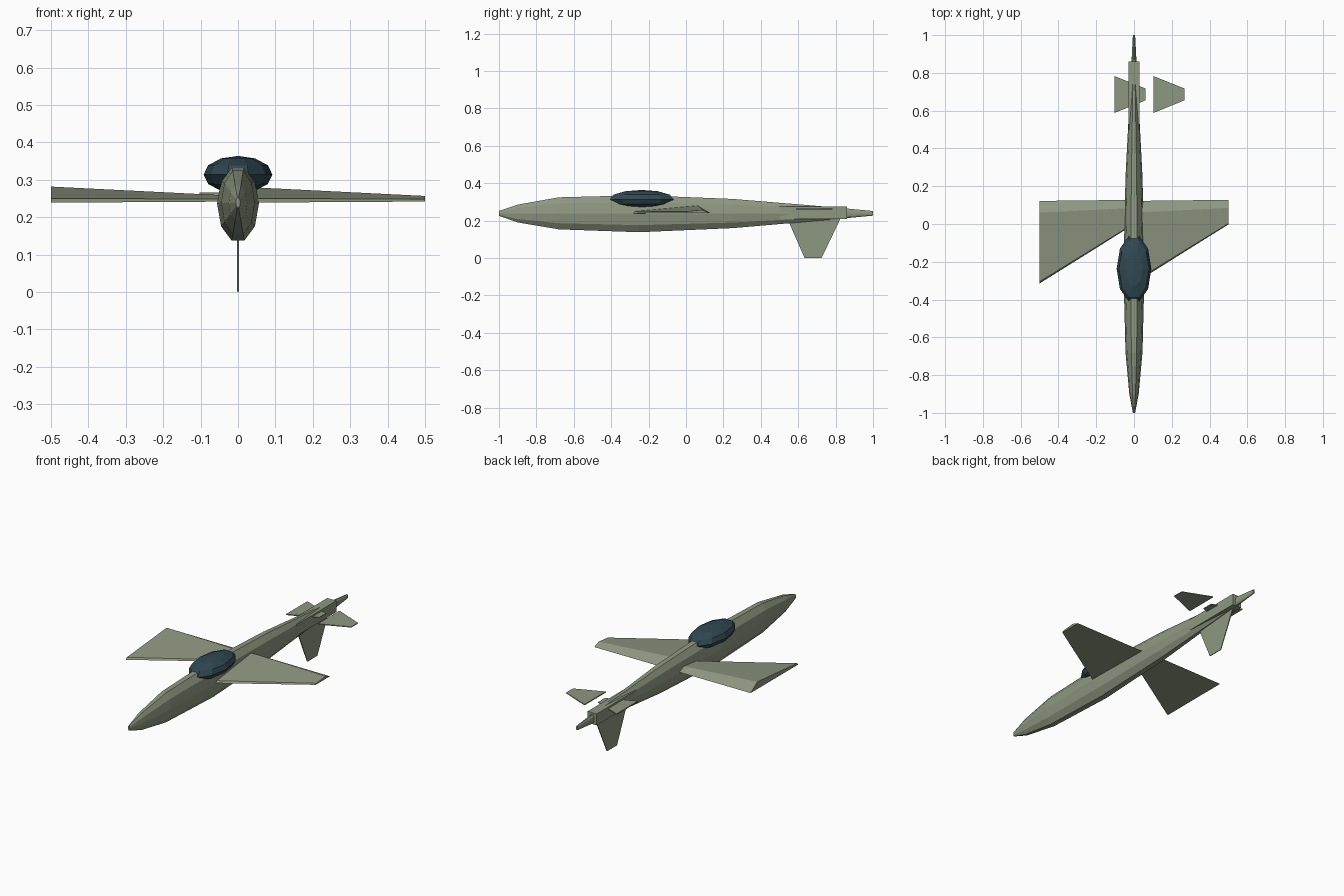
import bpy, bmesh, math
from mathutils import Matrix

if "Cube" in bpy.data.objects:
    bpy.data.objects.remove(bpy.data.objects["Cube"])


def material(name, color):
    m = bpy.data.materials.new(name)
    m.diffuse_color = (*color, 1)
    m.use_nodes = True
    m.node_tree.nodes["Principled BSDF"].inputs["Base Color"].default_value = m.diffuse_color
    return m


OLIVE = material("olive_paint", (0.27, 0.31, 0.22))
GLASS = material("dark_glass", (0.03, 0.065, 0.085))


def finish(name, bm, mat):
    bmesh.ops.recalc_face_normals(bm, faces=bm.faces)
    me = bpy.data.meshes.new(name)
    bm.to_mesh(me)
    bm.free()
    me.materials.append(mat)
    ob = bpy.data.objects.new(name, me)
    bpy.context.collection.objects.link(ob)
    return ob


def loft(name, sections, mat=OLIVE):
    """Skin matching cross-sections and cap both ends."""
    bm = bmesh.new()
    rings = [[bm.verts.new(p) for p in s] for s in sections]
    n = len(rings[0])
    for a, b in zip(rings, rings[1:]):
        for i in range(n):
            j = (i + 1) % n
            bm.faces.new((a[i], a[j], b[j], b[i]))
    bm.faces.new(rings[0])
    bm.faces.new(rings[-1])
    return finish(name, bm, mat)


# Fuselage: ten-sided tapered body (y, half width, half height, centre z)
stations = [(-1.0, 0.006, 0.014, 0.239), (-0.9, 0.025, 0.05, 0.238),
            (-0.68, 0.045, 0.09, 0.239), (-0.25, 0.056, 0.104, 0.237),
            (0.25, 0.045, 0.082, 0.238), (0.77, 0.018, 0.036, 0.239),
            (1.0, 0.006, 0.013, 0.239)]
loft("fuselage", [[(w * math.cos(k * math.tau / 10), y, z + h * math.sin(k * math.tau / 10))
                   for k in range(10)] for y, w, h, z in stations])

# Canopy: low-poly stretched sphere
bm = bmesh.new()
bmesh.ops.create_uvsphere(
    bm, u_segments=10, v_segments=6, radius=1,
    matrix=Matrix.Translation((0, -0.237, 0.314))
    @ Matrix.Diagonal((0.092, 0.182, 0.05, 1)) @ Matrix.Rotation(math.pi / 2, 4, 'Z'))
finish("canopy", bm, GLASS)

# Wings: the same tapered panel on both sides, both pointing to +x
root = [(-0.315, 0.239), (-0.305, 0.25), (0.06, 0.282), (0.122, 0.24)]
tip = [(-0.002, 0.242), (0.003, 0.249), (0.085, 0.257), (0.128, 0.242)]
for side, x in (("left", -0.5), ("right", 0.0)):
    loft(side + "_wing", [[(x, y, z) for y, z in root],
                          [(x + 0.5, y, z) for y, z in tip]])


def plate(y0, y1, t):
    return [(y0, -t), (y1, -t), (y1, t), (y0, t)]


# Tailplanes: thin tapered plates, also repeated without mirroring
for side, x in (("left", -0.103), ("right", 0.103)):
    loft(side + "_tailplane", [[(x, y, 0.263 + t) for y, t in plate(0.588, 0.783, 0.003)],
                               [(x + 0.165, y, 0.263 + t) for y, t in plate(0.655, 0.717, 0.002)]])

# Lower fin
loft("tail_fin", [[(t, y, 0.215) for y, t in plate(0.54, 0.828, 0.003)],
                  [(t, y, 0.0) for y, t in plate(0.634, 0.725, 0.002)]])

# Tail block around the rear fuselage
bm = bmesh.new()
bmesh.ops.create_cube(bm, size=1, matrix=Matrix.Translation((0, 0.68, 0.242))
                      @ Matrix.Diagonal((0.058, 0.36, 0.066, 1)))
finish("tail_block", bm, OLIVE)
